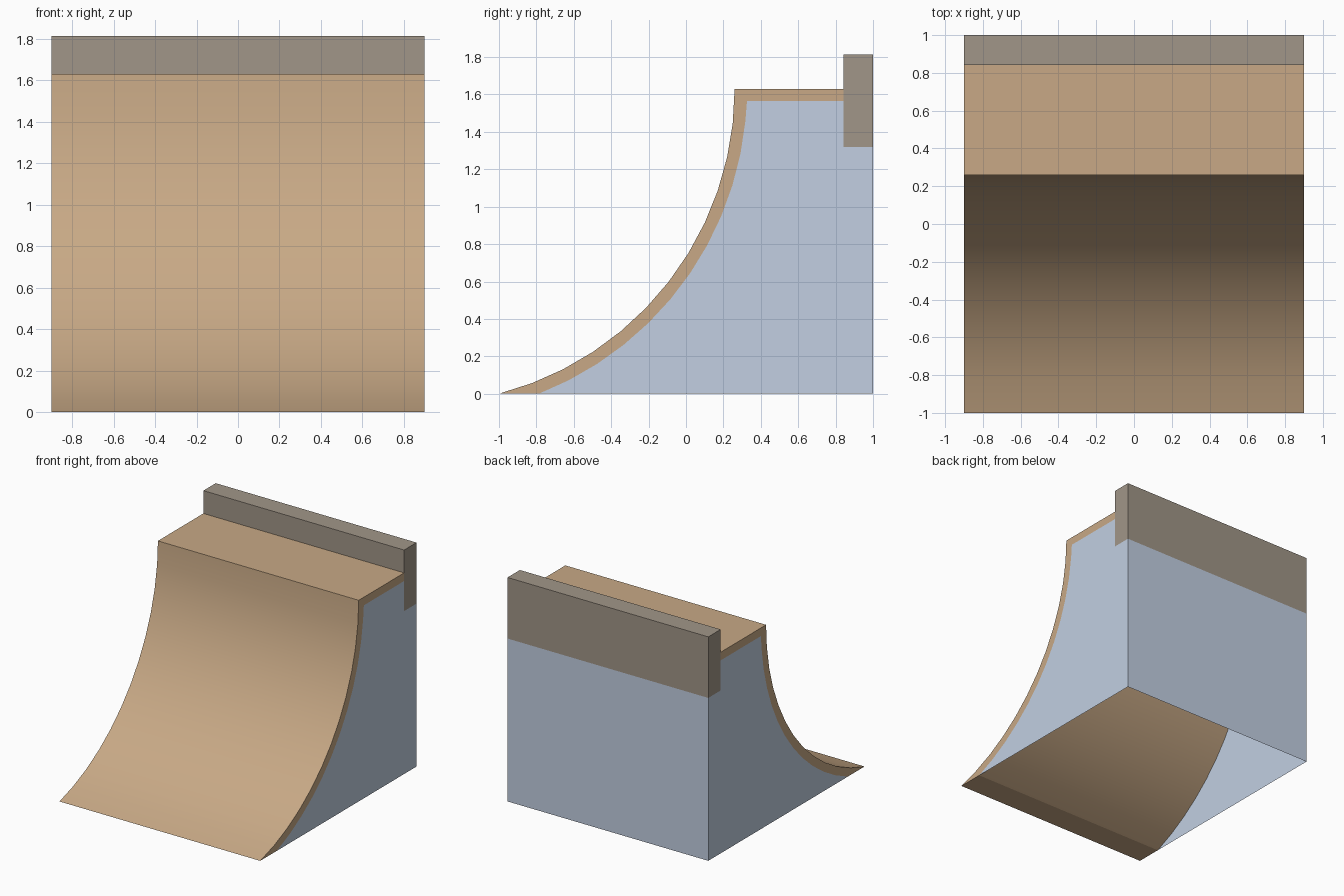
import bpy, bmesh, math

cube = bpy.data.objects.get("Cube")
if cube:
    bpy.data.objects.remove(cube, do_unlink=True)

HALF_WIDTH = 0.9
DECK_Z, DECK_FRONT, THICK = 1.63, 0.26, 0.066
RADIUS = 1.684
CENTRE_Y = DECK_FRONT - RADIUS
RAIL_Y, RAIL_BOTTOM, RAIL_TOP = 0.842, 1.32, 1.815


def material(name, colour):
    mat = bpy.data.materials.new(name)
    mat.use_nodes = True
    mat.diffuse_color = (*colour, 1)
    mat.node_tree.nodes["Principled BSDF"].inputs["Base Color"].default_value = (*colour, 1)
    return mat


def arc(radius, steps=12):
    """Quarter-pipe curve in (y, z), from the ground up to deck height."""
    end = math.asin(DECK_Z / radius)
    angles = [end * (1 - i / steps) for i in range(steps + 1)]
    return [(CENTRE_Y + radius * math.cos(a), DECK_Z - radius * math.sin(a)) for a in angles]


def extrude_profile(name, profile, mat, keep_edge=lambda a, b: True):
    """Side caps at both ends of x, joined along the profile edges that are kept."""
    bm = bmesh.new()
    rings = [[bm.verts.new((x, y, z)) for y, z in profile] for x in (-HALF_WIDTH, HALF_WIDTH)]
    left, right = rings
    bm.faces.new(left)
    bm.faces.new(right[::-1])
    for i in range(len(profile)):
        j = (i + 1) % len(profile)
        if keep_edge(profile[i], profile[j]):
            bm.faces.new((left[j], left[i], right[i], right[j]))
    bmesh.ops.recalc_face_normals(bm, faces=bm.faces[:])
    mesh = bpy.data.meshes.new(name)
    bm.to_mesh(mesh)
    bm.free()
    mesh.materials.append(mat)
    obj = bpy.data.objects.new(name, mesh)
    bpy.context.collection.objects.link(obj)
    return obj


wood = material("tan wood", (0.578, 0.397, 0.238))
panel = material("pale blue panel", (0.539, 0.624, 0.761))
rail = material("grey brown rail", (0.356, 0.305, 0.246))

outer = arc(RADIUS)
inner = arc(RADIUS + THICK)
inner[-1] = (DECK_FRONT + THICK, DECK_Z - THICK)

# Curved riding surface and platform as one plank
plank = outer + [(RAIL_Y, DECK_Z), (RAIL_Y, DECK_Z - THICK)] + inner[::-1]
ramp = extrude_profile("ramp_surface", plank, wood)

# Side panels and back wall, hollow and open underneath
side = inner + [(RAIL_Y, DECK_Z - THICK), (RAIL_Y, RAIL_BOTTOM), (1, RAIL_BOTTOM), (1, 0)]
extrude_profile("side_and_back_panels", side, panel,
                lambda a, b: a[0] == 1 and b[0] == 1)

# Beam along the back edge
beam = [(RAIL_Y, RAIL_BOTTOM), (1, RAIL_BOTTOM), (1, RAIL_TOP), (RAIL_Y, RAIL_TOP)]
extrude_profile("back_rail", beam, rail)

# Smooth the curve while keeping the plank edges crisp
bpy.ops.object.select_all(action="DESELECT")
ramp.select_set(True)
bpy.context.view_layer.objects.active = ramp
bpy.ops.object.shade_smooth_by_angle(angle=math.radians(12))
